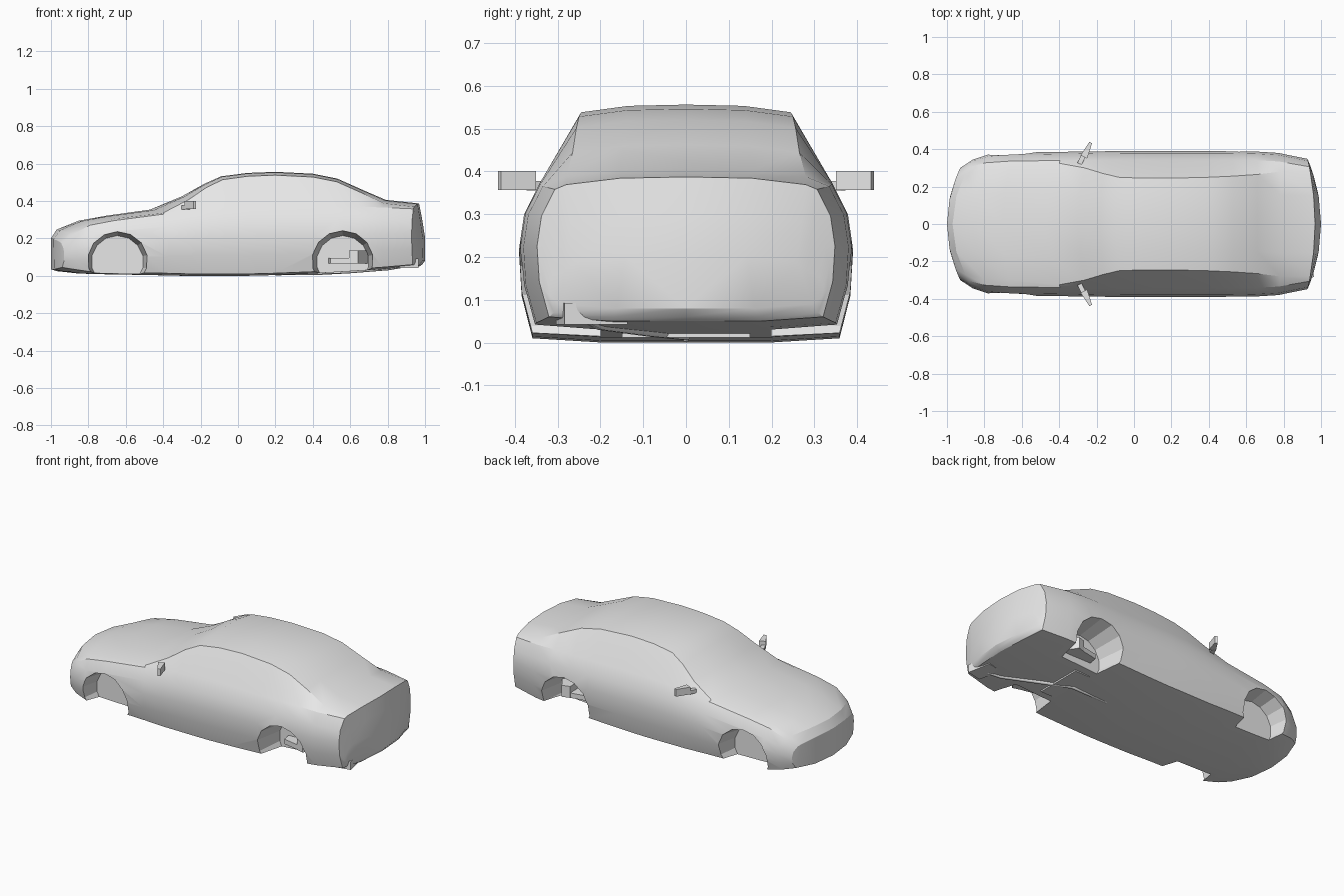
import bpy, bmesh, math
from mathutils import Matrix

cube = bpy.data.objects.get("Cube")
if cube:
    bpy.data.objects.remove(cube, do_unlink=True)

grey = bpy.data.materials.new("light grey")
grey.use_nodes = True
grey.diffuse_color = (0.8, 0.8, 0.8, 1)
grey.node_tree.nodes["Principled BSDF"].inputs["Base Color"].default_value = (0.8, 0.8, 0.8, 1)


def finish(bm, name):
    """Turn a bmesh into a grey object."""
    bmesh.ops.recalc_face_normals(bm, faces=bm.faces)
    mesh = bpy.data.meshes.new(name)
    bm.to_mesh(mesh)
    bm.free()
    mesh.materials.append(grey)
    obj = bpy.data.objects.new(name, mesh)
    bpy.context.collection.objects.link(obj)
    return obj


def activate(obj):
    bpy.ops.object.select_all(action='DESELECT')
    obj.select_set(True)
    bpy.context.view_layer.objects.active = obj


def box(name, center, size, turn=0, taper=1):
    """Box turned about z, its outer end narrowed along x by taper."""
    bm = bmesh.new()
    bmesh.ops.create_cube(bm, size=1)
    for v in bm.verts:
        if v.co.y > 0:
            v.co.x *= taper
    bmesh.ops.transform(bm, verts=bm.verts, matrix=Matrix.Translation(center)
                        @ Matrix.Rotation(turn, 4, 'Z') @ Matrix.Diagonal((*size, 1)))
    return finish(bm, name)


# Body stations: x, bow, half width, roof half width, floor, belt height, top height
stations = [
    (-1.0, .12, .30, .24, .035, .175, .20),
    (-.97, .14, .345, .27, .025, .22, .247),
    (-.85, .08, .372, .29, .012, .27, .295),
    (-.7, .05, .382, .30, .008, .295, .322),
    (-.47, .10, .386, .325, .004, .33, .354),
    (-.3, .06, .388, .30, 0, .35, .425),
    (-.18, .03, .389, .27, 0, .36, .492),
    (-.09, .02, .39, .25, 0, .365, .532),
    (.05, 0, .39, .245, 0, .37, .55),
    (.2, 0, .39, .245, .004, .37, .556),
    (.4, 0, .39, .25, .012, .37, .546),
    (.53, 0, .39, .256, .02, .37, .52),
    (.66, 0, .387, .265, .028, .37, .462),
    (.79, -.02, .38, .28, .036, .365, .406),
    (.968, -.05, .348, .28, .05, .358, .387),
    (.985, -.07, .335, .27, .06, .27, .30),
    (1.0, -.09, .322, .26, .08, .17, .205),
]


def half_section(w, wr, zb, belt, top):
    """Half cross-section from the floor centre round to the roof centre."""
    h = belt - zb
    return [(0, zb), (.5 * w, zb), (.92 * w, zb + .01), (.985 * w, zb + .3 * h),
            (w, zb + .57 * h), (.97 * w, zb + .8 * h), (.88 * w, belt),
            (wr, top - .018), (.55 * wr, top - .003), (0, top)]


# Lofted body shell
bm = bmesh.new()
rings = []
for x, bow, *dims in stations:
    half = half_section(*dims)
    ring = half + [(-y, z) for y, z in half[-2:0:-1]]
    rings.append([bm.verts.new((x + bow * (y / .39) ** 2, y, z)) for y, z in ring])
n = len(rings[0])
for a, b in zip(rings, rings[1:]):
    for i in range(n):
        j = (i + 1) % n
        bm.faces.new((a[i], a[j], b[j], b[i]))
for ring in (rings[0], rings[-1]):
    for k in range(4):
        bm.faces.new((ring[k], ring[k + 1], ring[8 - k], ring[9 - k]))
        bm.faces.new((ring[-k], ring[-k - 1], ring[10 + k], ring[9 + k]))
body = finish(bm, "body")

# Wheel wells cut into the sides
for x, inner in ((-.645, .25), (.56, .2)):
    for side in (-1, 1):
        bm = bmesh.new()
        bmesh.ops.create_cone(bm, cap_ends=True, segments=14, radius1=.14, radius2=.175,
                              depth=.45 - inner)
        bmesh.ops.transform(bm, verts=bm.verts, matrix=Matrix.Translation(
            (x, side * (.45 + inner) / 2, .075)) @ Matrix.Rotation(-side * math.pi / 2, 4, 'X'))
        cutter = finish(bm, "wheel_well_cutter")
        activate(body)
        mod = body.modifiers.new("wheel_well", 'BOOLEAN')
        mod.operation = 'DIFFERENCE'
        mod.solver = 'EXACT'
        mod.object = cutter
        bpy.ops.object.modifier_apply(modifier=mod.name)
        bpy.data.objects.remove(cutter, do_unlink=True)
activate(body)
bpy.ops.object.shade_smooth_by_angle(angle=math.radians(25))

# Door mirrors and rear suspension on both sides
for side, label in ((-1, "right"), (1, "left")):
    box(label + "_mirror", (-.25, side * .397, .379), (.04, side * .085, .044),
        turn=-side * .45, taper=.4)
    box(label + "_mirror_arm", (-.28, side * .345, .366), (.025, side * .05, .022),
        turn=-side * .45)
    box(label + "_suspension_arm", (.57, side * .23, .08), (.2, side * .08, .03),
        turn=side * .2, taper=.7)
    box(label + "_suspension_hub", (.63, side * .24, .1), (.1, side * .09, .07),
        turn=side * .3, taper=.5)

# Exhaust under the floor, ending in a tail silencer
path = bpy.data.curves.new("exhaust_pipe", 'CURVE')
path.dimensions = '3D'
path.bevel_depth = .012
path.bevel_resolution = 1
points = [(.2, 0, .013), (.45, 0, .016), (.6, -.08, .024), (.8, -.2, .04), (.95, -.25, .065)]
line = path.splines.new('POLY')
line.points.add(len(points) - 1)
for point, co in zip(line.points, points):
    point.co = (*co, 1)
path.materials.append(grey)
bpy.context.collection.objects.link(bpy.data.objects.new("exhaust_pipe", path))
box("muffler", (.9, -.22, .067), (.1, .15, .05), turn=.2)
box("rear_crossmember", (.5, 0, .024), (.1, .3, .024))
